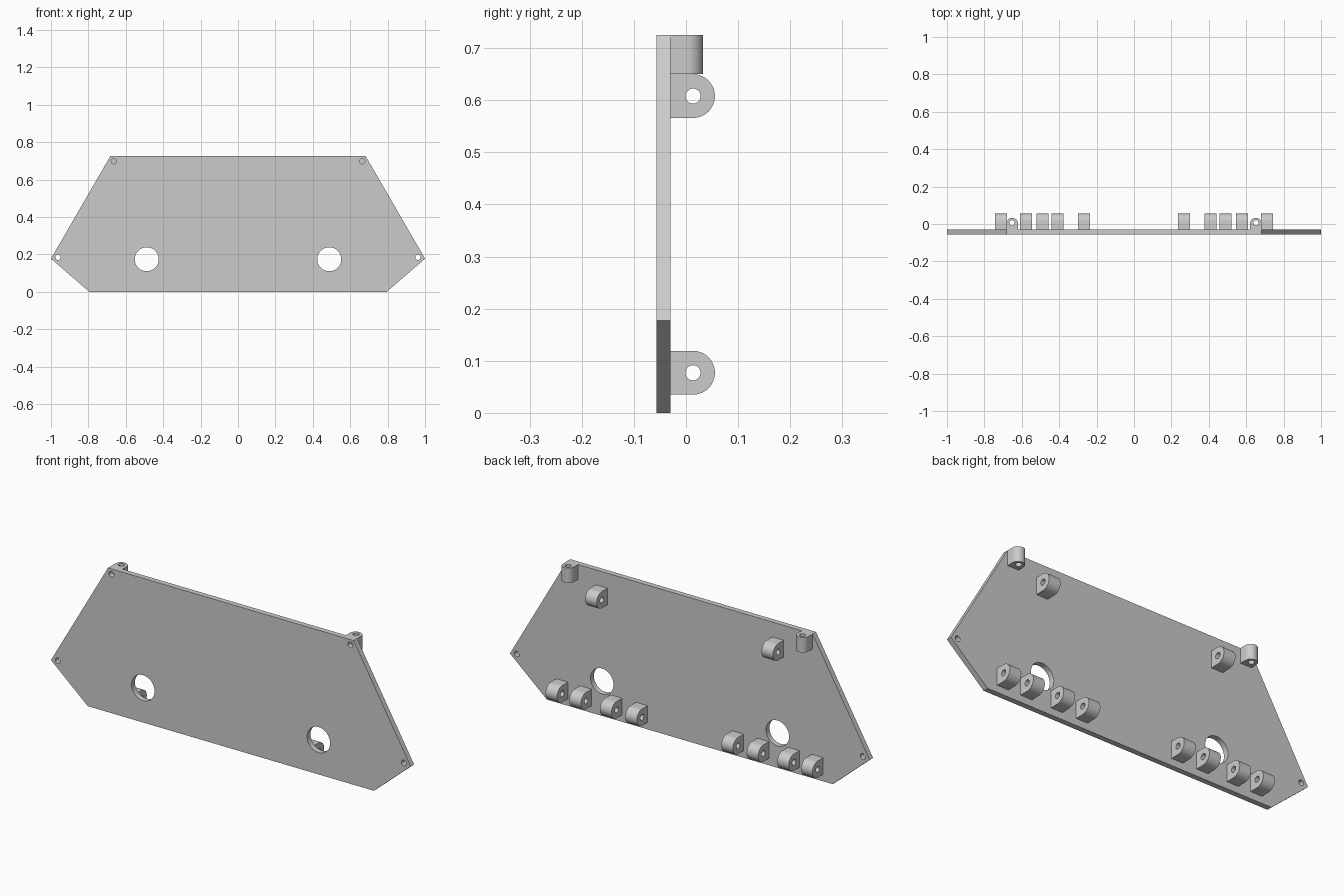
import bpy, bmesh
from math import sin, cos, pi
from mathutils import Matrix, Vector

cube = bpy.data.objects.get("Cube")
if cube:
    bpy.data.objects.remove(cube, do_unlink=True)

grey = bpy.data.materials.new("grey_plastic")
grey.use_nodes = True
colour = (0.6, 0.6, 0.6, 1)
grey.diffuse_color = colour
grey.node_tree.nodes["Principled BSDF"].inputs["Base Color"].default_value = colour

BACK = -0.03          # rear face of the plate
FRONT = -0.057        # front face of the plate


def arc(cx, cy, r, start, end, n):
    return [(cx + r * cos(start + (end - start) * i / n),
             cy + r * sin(start + (end - start) * i / n)) for i in range(n + 1)]


def circle(cx, cy, r, n=48):
    return arc(cx, cy, r, 0, 2 * pi, n)[:-1]


def extrusion(name, loops, depth, u, v, w, origin):
    """Extrude an outline with holes; u, v, w are the profile and depth axes."""
    curve = bpy.data.curves.new(name, 'CURVE')
    curve.dimensions = '2D'
    curve.fill_mode = 'BOTH'
    curve.extrude = depth / 2
    for loop in loops:
        spline = curve.splines.new('POLY')
        spline.points.add(len(loop) - 1)
        for point, (a, b) in zip(spline.points, loop):
            point.co = (a, b, 0, 1)
        spline.use_cyclic_u = True
    ob = bpy.data.objects.new(name, curve)
    bpy.context.collection.objects.link(ob)
    bpy.ops.object.select_all(action='DESELECT')
    ob.select_set(True)
    bpy.context.view_layer.objects.active = ob
    bpy.ops.object.convert(target='MESH')
    ob = bpy.context.object
    # weld the caps to the walls and turn the profile into place
    axes = Matrix((u, v, w)).transposed().to_4x4()
    bm = bmesh.new()
    bm.from_mesh(ob.data)
    bmesh.ops.remove_doubles(bm, verts=bm.verts, dist=0.00005)
    bmesh.ops.transform(bm, matrix=Matrix.Translation(origin) @ axes, verts=bm.verts)
    bmesh.ops.recalc_face_normals(bm, faces=bm.faces)
    bm.to_mesh(ob.data)
    bm.free()
    ob.data.materials.clear()
    ob.data.materials.append(grey)
    bpy.ops.object.shade_smooth_by_angle(angle=0.5)
    return ob


X, Y, Z = Vector((1, 0, 0)), Vector((0, 1, 0)), Vector((0, 0, 1))

# Plate with wheel openings and corner screw holes
half = [(0.795, 0), (1, 0.177), (0.683, 0.725)]
outline = half + [(-x, z) for x, z in reversed(half)]
holes = [circle(s * x, z, r) for s in (-1, 1)
         for x, z, r in ((0.488, 0.174, 0.064), (0.962, 0.184, 0.014), (0.664, 0.698, 0.014))]
extrusion("plate", [outline] + holes, BACK - FRONT, X, Z, -Y,
          (0, (BACK + FRONT) / 2, 0))

# Hinge lugs on the back: rounded tabs bored along x
R, CY = 0.042, 0.0135
tab = [(BACK, -R)] + arc(CY, 0, R, -pi / 2, pi / 2, 24) + [(BACK, R)]
lug_places = [("lower_lug", x, 0.077) for x in (0.71, 0.578, 0.408, 0.267)]
lug_places.append(("upper_lug", 0.49, 0.608))

# Corner lugs: rounded tabs bored along z
r, cy = 0.031, 0.002
post = [(-r, BACK), (r, BACK)] + arc(0, cy, r, 0, pi, 24)

for side, s in (("left", 1), ("right", -1)):
    for i, (name, x, z) in enumerate(lug_places):
        extrusion(f"{name}_{side}_{i + 1}", [tab, circle(CY, 0, 0.0145, 32)],
                  0.064, Y, Z, X, (s * x, 0, z))
    extrusion(f"corner_lug_{side}", [post, circle(0, 0.006, 0.0145, 32)],
              0.075, X, Y, Z, (s * 0.652, 0, 0.6875))
